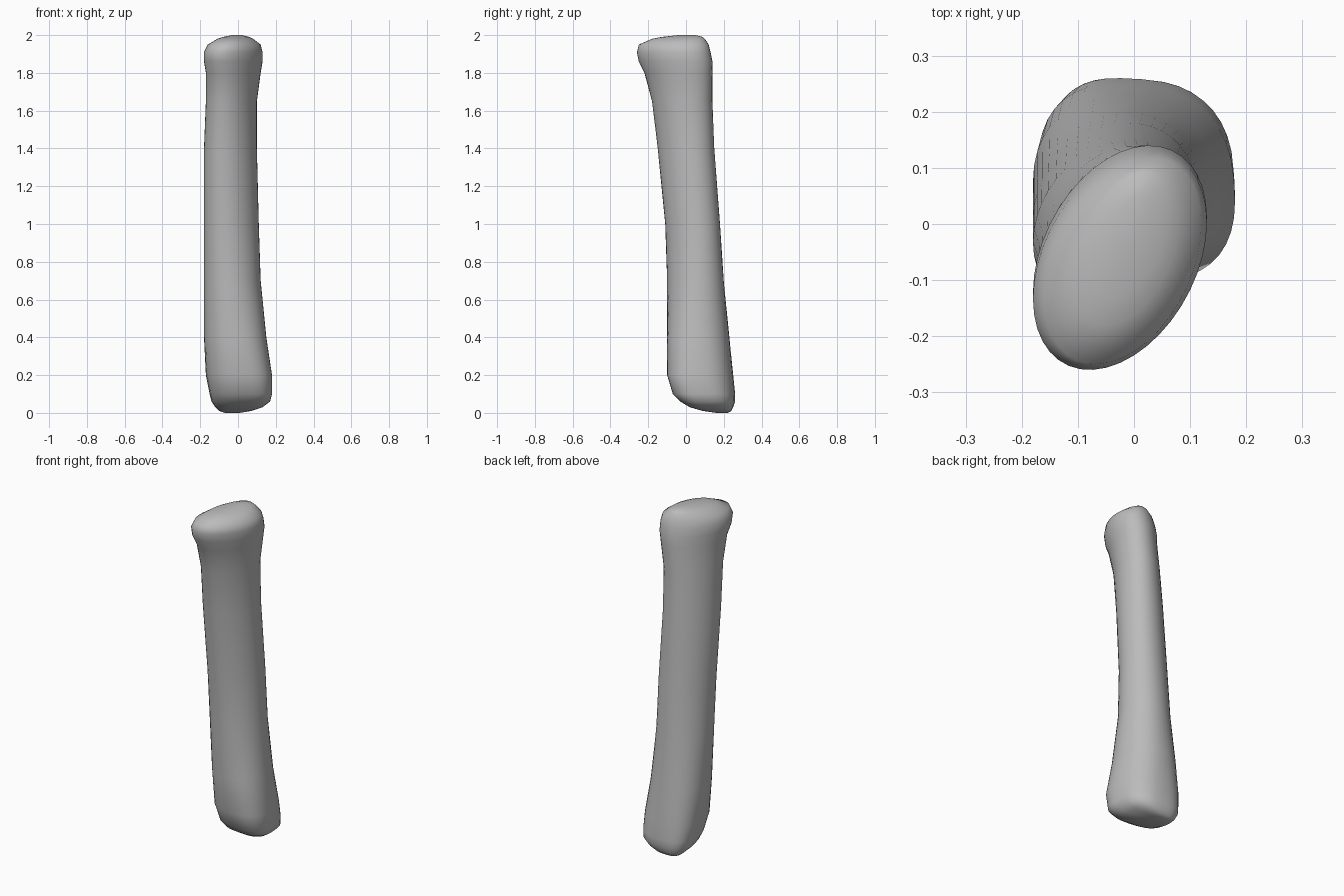
import bpy, bmesh, math

default_cube = bpy.data.objects.get("Cube")
if default_cube:
    bpy.data.objects.remove(default_cube, do_unlink=True)

SEGMENTS = 40

# Cross-sections in hundredths: height, x min, x max, y min, y max, skew
SECTIONS = [
    (0, -7, 1, 16, 22, -20),
    (1, -10, 7, 9, 24, -20),
    (3, -12, 13, 2, 25, -20),
    (6, -14, 17, -3, 26, -20),
    (10, -15, 18, -7, 26, -18),
    (20, -17, 18, -10, 25, -14),
    (40, -18, 15, -10, 23, -5),
    (70, -18, 12, -10, 20, 10),
    (100, -18, 11, -11, 18, 18),
    (140, -18, 10, -15, 15, 22),
    (165, -17, 10, -18, 14, 26),
    (180, -17, 12, -22, 14, 32),
    (186, -18, 13, -25, 14, 34),
    (191, -18, 13, -26, 13, 35),
    (195, -16, 12, -25, 12, 35),
    (198, -11, 8, -18, 10, 35),
    (199, -8, 6, -13, 9, 35),
    (200, -3, 2, -4, 5, 35),
]


def rounded(value, power):
    """Push a sine or cosine value towards a squarer outline."""
    return math.copysign(abs(value) ** power, value)


def section_points(section):
    """Points of one skewed, rounded cross-section."""
    z, left, right, front, back, skew = (value / 100 for value in section)
    power = min(1, 0.72 + z / 2)
    lean = math.asin(skew)
    points = []
    for i in range(SEGMENTS):
        angle = math.tau * i / SEGMENTS
        across = rounded(math.cos(angle), power)
        along = rounded(math.sin(angle + lean), power)
        points.append(((left + right + (right - left) * across) / 2,
                       (front + back + (back - front) * along) / 2, z))
    return points


def loft(name, sections, material):
    """Skin a closed body through all the cross-sections."""
    bm = bmesh.new()
    rings = [[bm.verts.new(p) for p in section_points(s)] for s in sections]
    for lower, upper in zip(rings, rings[1:]):
        for i in range(SEGMENTS):
            j = (i + 1) % SEGMENTS
            bm.faces.new((lower[i], lower[j], upper[j], upper[i]))
    bm.faces.new(list(reversed(rings[0])))
    bm.faces.new(rings[-1])
    bmesh.ops.recalc_face_normals(bm, faces=bm.faces)
    for face in bm.faces:
        face.smooth = True
    mesh = bpy.data.meshes.new(name)
    bm.to_mesh(mesh)
    bm.free()
    mesh.materials.append(material)
    obj = bpy.data.objects.new(name, mesh)
    bpy.context.collection.objects.link(obj)
    return obj


# Single plain grey surface
grey = bpy.data.materials.new("plain_grey")
grey.use_nodes = True
colour = (0.5, 0.5, 0.5, 1)
grey.diffuse_color = colour
grey.node_tree.nodes["Principled BSDF"].inputs["Base Color"].default_value = colour

# Long bone: slim shaft with a flared head and a squarer foot
loft("bone", SECTIONS, grey)
